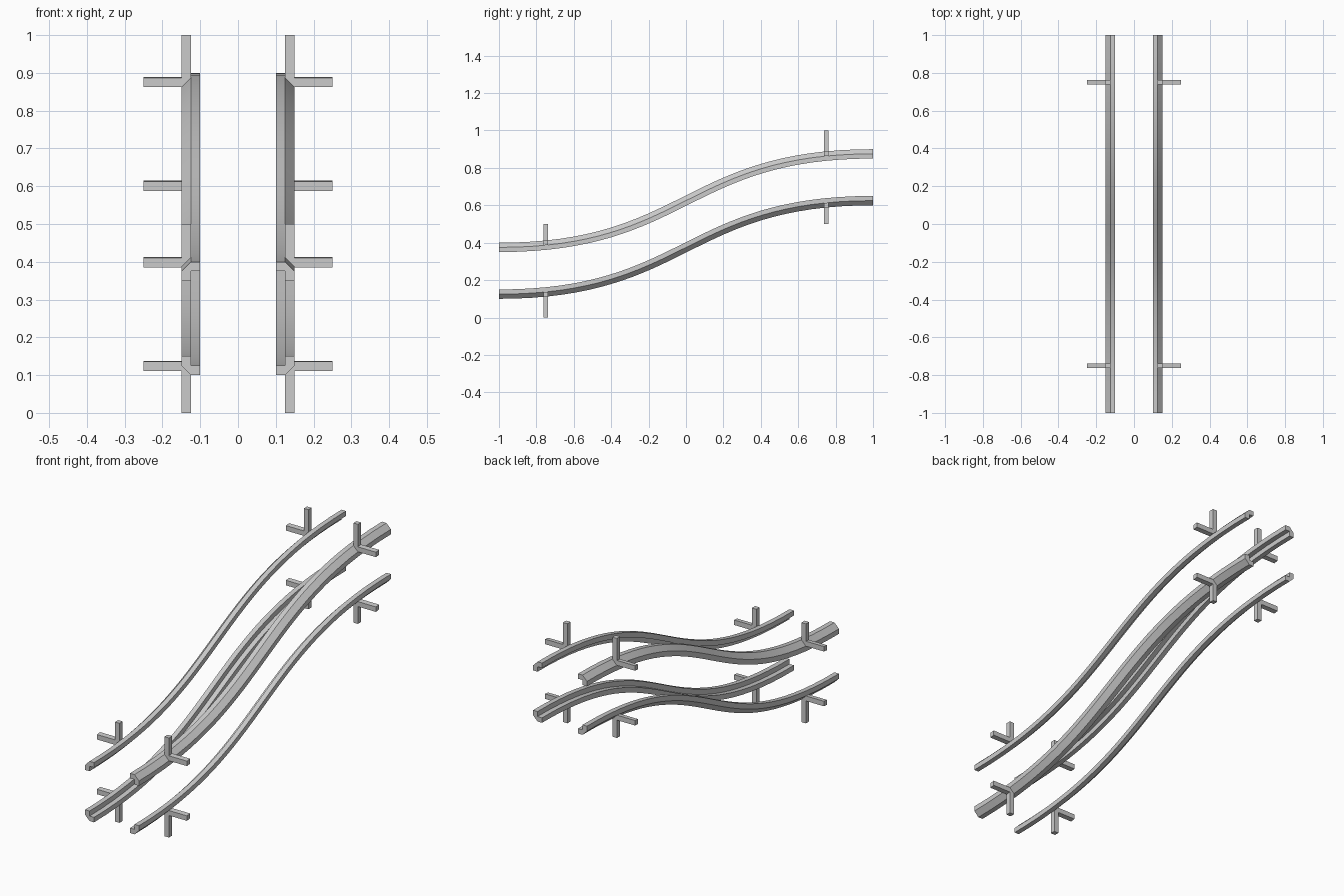
import bpy, bmesh, math
from mathutils import Vector

if "Cube" in bpy.data.objects:
    bpy.data.objects.remove(bpy.data.objects["Cube"])

# Cross-sections around the rail centre line (u = outward, v = away from the middle)
RAIL = [(-.025, .025), (0, .025), (.025, 0), (.025, -.025), (0, -.025), (0, 0), (-.025, 0)]
BRACKET = [(0, .125), (.025, .125), (.025, .025), (.125, .025), (.125, 0), (.025, 0), (0, .025)]
CX = 0.125
SEGMENTS = 32


def curve(t):
    """Centre line: S-shaped Bezier rising half a unit from front to back."""
    y = t ** 3 - (1 - t) ** 3
    z = 0.5 * (3 * t * t - 2 * t ** 3)
    tangent = Vector((3 * t * t + 3 * (1 - t) ** 2, 3 * t * (1 - t))).normalized()
    return y, z, tangent


def rise(y):
    """Height of the centre line at a given y."""
    lo, hi = 0.0, 1.0
    for _ in range(40):
        mid = (lo + hi) / 2
        if curve(mid)[0] < y:
            lo = mid
        else:
            hi = mid
    return curve(lo)[1]


def skin(name, rings, smooth=False):
    """Join a row of matching outlines, cap the ends, mirror to the left."""
    bm = bmesh.new()
    loops = [[bm.verts.new(p) for p in ring] for ring in rings]
    n = len(loops[0])
    for a, b in zip(loops, loops[1:]):
        for i in range(n):
            j = (i + 1) % n
            bm.faces.new((a[i], a[j], b[j], b[i]))
    bm.faces.new(loops[0])
    bm.faces.new(loops[-1])
    bmesh.ops.recalc_face_normals(bm, faces=bm.faces)
    mesh = bpy.data.meshes.new(name)
    bm.to_mesh(mesh)
    bm.free()
    ob = bpy.data.objects.new(name, mesh)
    bpy.context.collection.objects.link(ob)
    ob.modifiers.new("mirror", 'MIRROR').use_mirror_merge = False
    if smooth:
        bpy.ops.object.select_all(action='DESELECT')
        ob.select_set(True)
        bpy.context.view_layer.objects.active = ob
        bpy.ops.object.shade_smooth_by_angle(angle=math.radians(25))
    return ob


for level, base, s in (("lower", 0.125, -1), ("upper", 0.375, 1)):
    # Curved angle rail, swept square to the path
    rings = []
    for k in range(SEGMENTS + 1):
        y, z, d = curve(k / SEGMENTS)
        rings.append([(CX + u, y - d.y * v * s, base + z + d.x * v * s) for u, v in RAIL])
    skin(level + "_rail", rings, smooth=True)

    # L-shaped support brackets, arms follow the slope, posts end level
    for end, yc, flat in (("front", -0.75, 0.0), ("back", 0.75, 0.5)):
        rings = []
        for y in (yc - .0125, yc + .0125):
            rings.append([(CX + u, y, base + v * s + (flat if v > .1 else rise(y)))
                          for u, v in BRACKET])
        skin(f"{level}_{end}_bracket", rings)
